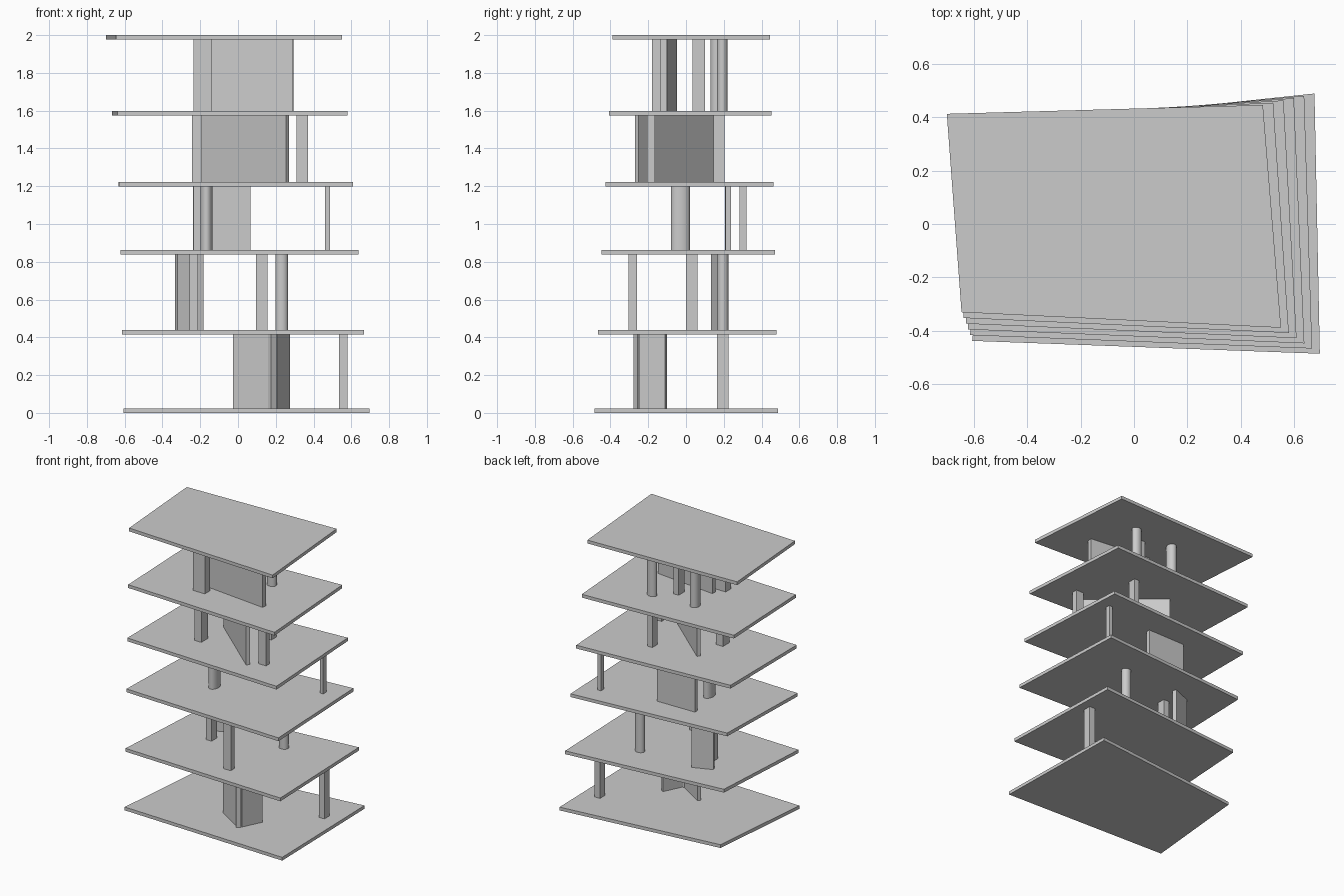
import bpy
import bmesh
import math
from mathutils import Matrix, Vector

cube = bpy.data.objects.get("Cube")
if cube:
    bpy.data.objects.remove(cube, do_unlink=True)

# Single concrete colour
GREY = (0.6, 0.6, 0.6, 1)
concrete = bpy.data.materials.new("concrete_grey")
concrete.use_nodes = True
concrete.diffuse_color = GREY
concrete.node_tree.nodes["Principled BSDF"].inputs["Base Color"].default_value = GREY

# Slab undersides, one shared thickness
LEVELS = [0, 0.416, 0.838, 1.198, 1.575, 1.976]
THICK = 0.024


def finish(name, bm):
    bmesh.ops.recalc_face_normals(bm, faces=bm.faces)
    mesh = bpy.data.meshes.new(name)
    bm.to_mesh(mesh)
    bm.free()
    mesh.materials.append(concrete)
    obj = bpy.data.objects.new(name, mesh)
    bpy.context.scene.collection.objects.link(obj)
    return obj


def prism(name, outline, z0, z1):
    """Extrude a flat outline between two heights."""
    bm = bmesh.new()
    base = bm.faces.new([bm.verts.new((p[0], p[1], z0)) for p in outline])
    top = bmesh.ops.extrude_face_region(bm, geom=[base])
    verts = [v for v in top["geom"] if isinstance(v, bmesh.types.BMVert)]
    bmesh.ops.translate(bm, verts=verts, vec=(0, 0, z1 - z0))
    return finish(name, bm)


def storey(level):
    return LEVELS[level] + THICK, LEVELS[level + 1]


def column(name, level, x, y, w, d, turn=0):
    """Rectangular column standing on a slab."""
    rot = Matrix.Rotation(math.radians(turn), 2)
    corners = [Vector((sx * w / 2, sy * d / 2))
               for sx, sy in ((-1, -1), (1, -1), (1, 1), (-1, 1))]
    return prism(name, [rot @ c + Vector((x, y)) for c in corners], *storey(level))


def wall(name, level, start, end, thick):
    """Thin wall following a centre line."""
    a, b = Vector(start), Vector(end)
    run = b - a
    mid = (a + b) / 2
    return column(name, level, mid.x, mid.y, run.length, thick,
                  math.degrees(math.atan2(run.y, run.x)))


def round_column(name, level, x, y, w, d):
    """Column with an oval section."""
    n = 32
    ring = [(x + w / 2 * math.cos(math.tau * i / n),
             y + d / 2 * math.sin(math.tau * i / n)) for i in range(n)]
    obj = prism(name, ring, *storey(level))
    bpy.ops.object.select_all(action='DESELECT')
    obj.select_set(True)
    bpy.context.view_layer.objects.active = obj
    bpy.ops.object.shade_smooth_by_angle(angle=math.radians(30))
    return obj


# Floor slabs, blending from the lowest outline to the highest
LOW = [(-0.605, -0.437), (0.695, -0.485), (0.675, 0.488), (-0.53, 0.36)]
HIGH = [(-0.645, -0.33), (0.55, -0.388), (0.482, 0.445), (-0.70, 0.412)]
for i, z in enumerate(LEVELS):
    t = i / (len(LEVELS) - 1)
    outline = [Vector(a).lerp(Vector(b), t) for a, b in zip(LOW, HIGH)]
    prism(f"floor_slab_{i}", outline, z, z + THICK)

# Ground storey: angled walls meeting at a post, one column
wall("ground_wall_left", 0, (-0.02, -0.125), (0.17, -0.245), 0.025)
wall("ground_wall_right", 0, (0.197, -0.245), (0.265, -0.106), 0.022)
column("ground_post", 0, 0.18, -0.253, 0.034, 0.034, 35)
column("ground_column", 0, 0.557, 0.195, 0.045, 0.06)

# First storey
wall("first_wall", 1, (-0.327, 0.145), (-0.188, 0.2), 0.03)
column("first_column_front", 1, 0.125, -0.282, 0.06, 0.045)
column("first_column_side", 1, -0.235, 0.03, 0.045, 0.06)
round_column("first_round_column", 1, 0.232, 0.195, 0.068, 0.06)

# Second storey
wall("second_wall", 2, (-0.237, 0.221), (0.065, 0.224), 0.03)
column("second_column", 2, 0.473, 0.302, 0.026, 0.035)
round_column("second_round_column", 2, -0.167, -0.03, 0.065, 0.1)

# Third storey: diagonal wall
wall("third_wall", 3, (-0.2, 0.14), (0.262, -0.26), 0.025)
column("third_column_side", 3, -0.217, -0.113, 0.055, 0.075)
column("third_column_front", 3, 0.34, -0.185, 0.06, 0.042)
column("third_column_back", 3, 0.147, 0.175, 0.04, 0.06)

# Fourth storey
wall("fourth_wall", 4, (-0.18, -0.065), (0.293, -0.118), 0.034)
column("fourth_column_front", 4, -0.188, -0.15, 0.095, 0.06)
column("fourth_column_middle", 4, 0.01, 0.068, 0.042, 0.065)
round_column("fourth_round_column_left", 4, 0.137, 0.192, 0.07, 0.057)
round_column("fourth_round_column_right", 4, -0.19, 0.167, 0.066, 0.075)
